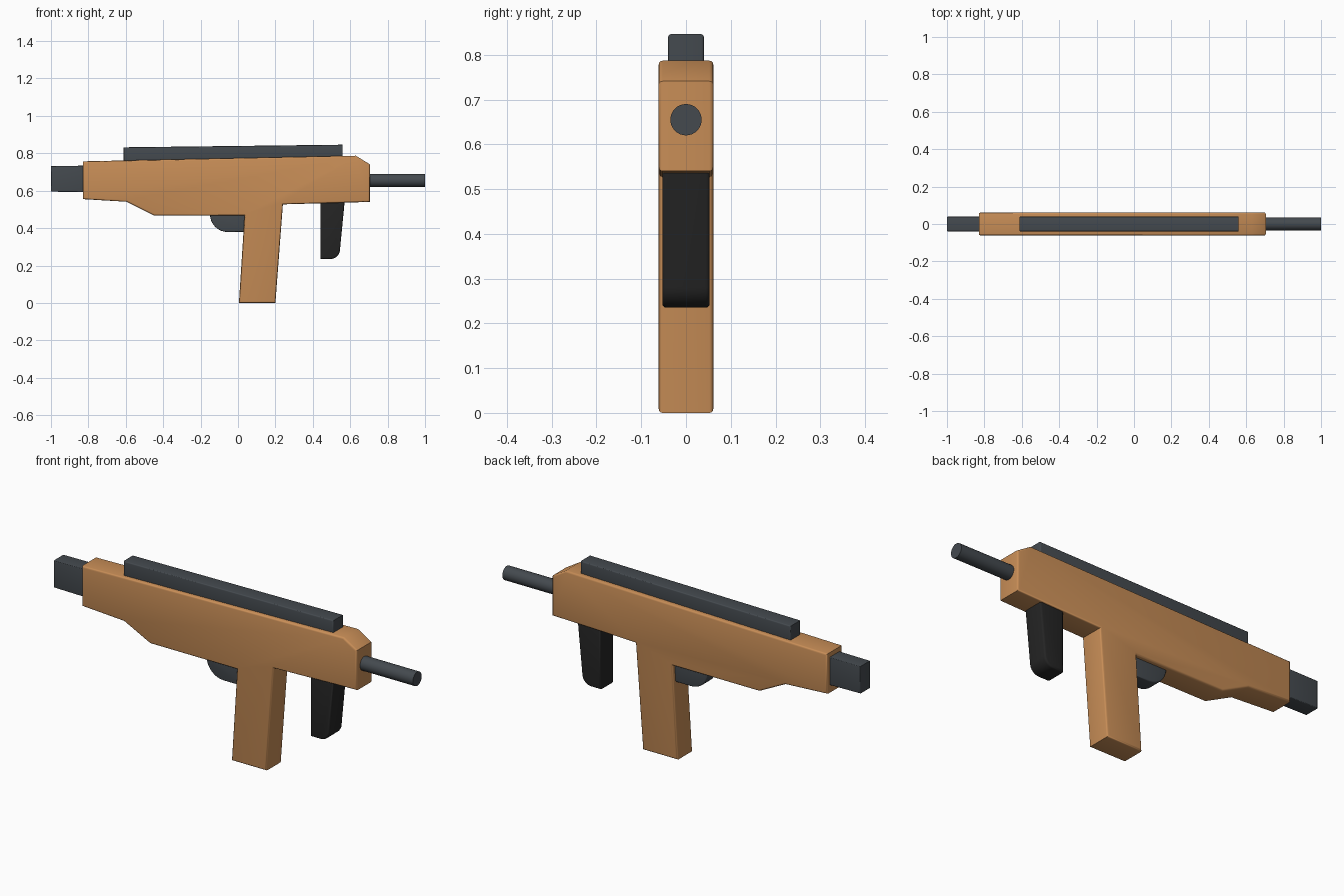
import bpy, bmesh, math
from mathutils import Matrix

if "Cube" in bpy.data.objects:
    bpy.data.objects.remove(bpy.data.objects["Cube"])


def material(name, rgb):
    m = bpy.data.materials.new(name)
    m.diffuse_color = (*rgb, 1)
    m.use_nodes = True
    m.node_tree.nodes["Principled BSDF"].inputs["Base Color"].default_value = m.diffuse_color
    return m


WOOD = material("warm_wood", (0.58, 0.27, 0.095))
METAL = material("dark_steel", (0.058, 0.068, 0.078))
BLACK = material("black_polymer", (0.018, 0.018, 0.018))


def finish(name, bm, mat):
    bmesh.ops.recalc_face_normals(bm, faces=bm.faces)
    me = bpy.data.meshes.new(name)
    bm.to_mesh(me)
    bm.free()
    ob = bpy.data.objects.new(name, me)
    bpy.context.collection.objects.link(ob)
    me.materials.append(mat)
    bpy.context.view_layer.objects.active = ob
    ob.select_set(True)
    bpy.ops.object.shade_smooth_by_angle(angle=math.radians(35))
    ob.select_set(False)
    return ob


def slab(name, profile, half, bevel, mat):
    """Extrude an x-z profile across y and round the rims of both side faces."""
    bm = bmesh.new()
    face = bm.faces.new([bm.verts.new((x, -half, z)) for x, z in profile])
    ext = bmesh.ops.extrude_face_region(bm, geom=[face], use_keep_orig=True)
    for v in ext["geom"]:
        if isinstance(v, bmesh.types.BMVert):
            v.co.y = half
    rims = [e for e in bm.edges if abs(e.verts[0].co.y - e.verts[1].co.y) < 1e-6]
    bmesh.ops.bevel(bm, geom=rims, offset=bevel, segments=3, profile=0.5,
                    affect='EDGES', clamp_overlap=True)
    return finish(name, bm, mat)


def arc(cx, cz, rx, rz, a0, a1, n=8):
    return [(cx + rx * math.cos(math.radians(a0 + (a1 - a0) * i / n)),
             cz + rz * math.sin(math.radians(a0 + (a1 - a0) * i / n)))
            for i in range(n + 1)]


# Wooden body with grip in one outline
slab("body", [(-0.83, 0.757), (-0.83, 0.555), (-0.595, 0.541), (-0.45, 0.468),
              (0.035, 0.468), (0.005, 0.0), (0.2, 0.0), (0.24, 0.527),
              (0.705, 0.54), (0.705, 0.741), (0.63, 0.787)], 0.061, 0.009, WOOD)

# Top rail, slightly tilted
slab("top_rail", [(-0.612, 0.75), (0.56, 0.77), (0.56, 0.846), (-0.612, 0.832)],
     0.04, 0.006, METAL)

# Rear block
slab("rear_block", [(-1.0, 0.595), (-0.8, 0.592), (-0.8, 0.734), (-1.0, 0.732)],
     0.04, 0.005, METAL)

# Rounded trigger
slab("trigger", [(0.06, 0.5), (-0.15, 0.5)]
     + arc(-0.055, 0.475, 0.095, 0.096, 180, 270) + [(0.06, 0.379)], 0.04, 0.006, METAL)

# Forward grip with rounded lower front corner
slab("forward_grip", [(0.44, 0.56), (0.44, 0.235)]
     + arc(0.495, 0.285, 0.05, 0.05, -90, -5) + [(0.572, 0.56)], 0.053, 0.009, BLACK)

# Barrel
bm = bmesh.new()
bmesh.ops.create_cone(bm, cap_ends=True, segments=32, radius1=0.035, radius2=0.035,
                      depth=0.32, matrix=Matrix.Translation((0.84, 0, 0.655))
                      @ Matrix.Rotation(math.pi / 2, 4, 'Y'))
finish("barrel", bm, METAL)
